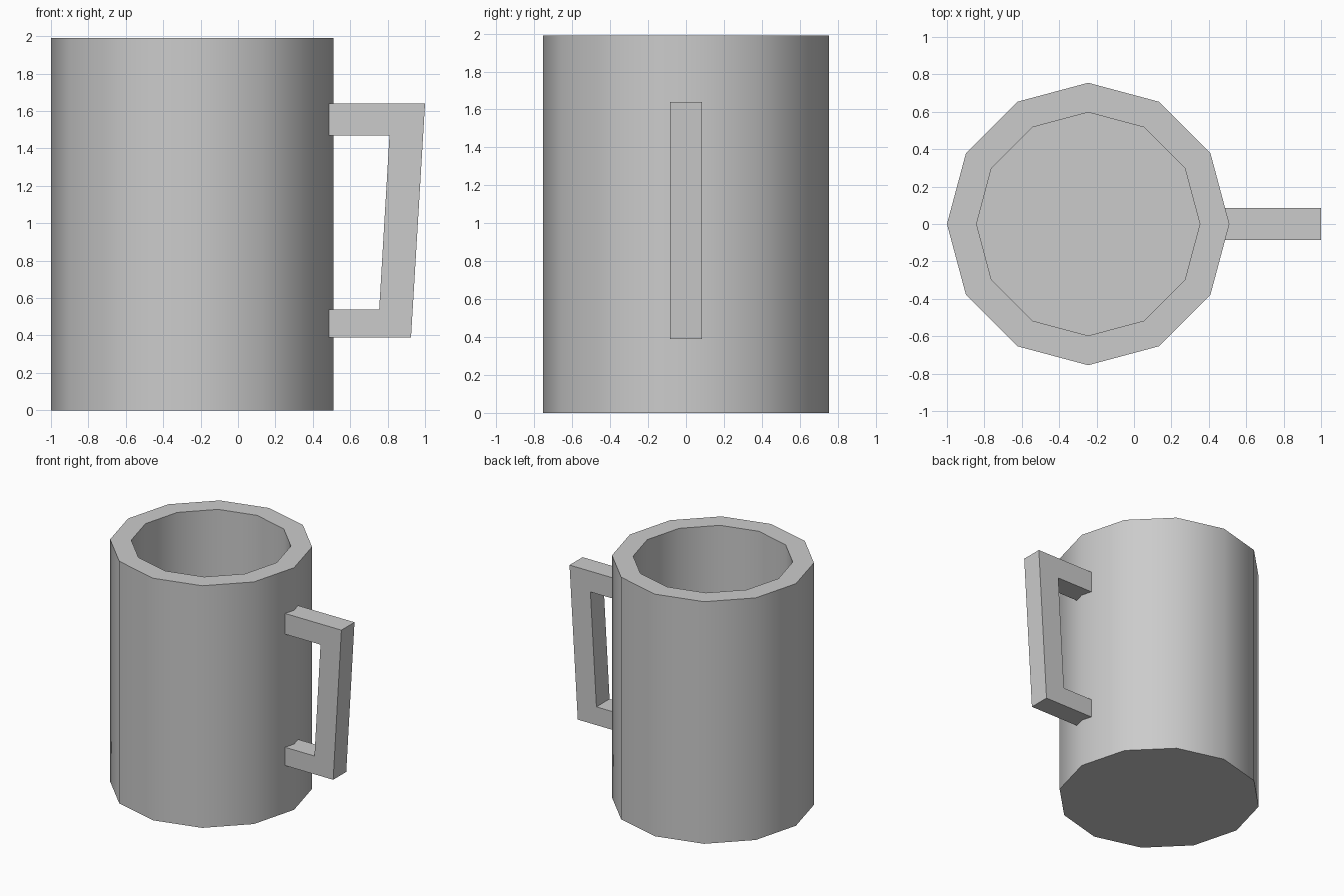
import bpy
import bmesh
from math import radians, cos, sin, pi

cube = bpy.data.objects.get("Cube")
if cube:
    bpy.data.objects.remove(cube, do_unlink=True)

SIDES = 12
CENTRE_X = -0.245
HEIGHT = 1.99
OUTER, INNER = 0.755, 0.597
FLOOR = 0.16
HALF_WIDTH = 0.085

# Single grey material
grey = bpy.data.materials.new("mid grey")
grey.use_nodes = True
colour = (0.6, 0.6, 0.6, 1)
grey.diffuse_color = colour
grey.node_tree.nodes["Principled BSDF"].inputs["Base Color"].default_value = colour


def finish(bm, name):
    """Turn a bmesh into a smooth object with sharp corners kept."""
    bmesh.ops.recalc_face_normals(bm, faces=bm.faces)
    mesh = bpy.data.meshes.new(name)
    bm.to_mesh(mesh)
    bm.free()
    mesh.materials.append(grey)
    mesh.shade_smooth()
    mesh.set_sharp_from_angle(angle=radians(40))
    obj = bpy.data.objects.new(name, mesh)
    bpy.context.collection.objects.link(obj)
    return obj


def ring(bm, radius, z):
    return [bm.verts.new((CENTRE_X + radius * cos(2 * pi * i / SIDES),
                          radius * sin(2 * pi * i / SIDES), z))
            for i in range(SIDES)]


# Hollow mug body: outside wall, flat rim, inside wall, floor
bm = bmesh.new()
profile = [(OUTER, 0), (OUTER, HEIGHT), (INNER, HEIGHT), (INNER, FLOOR)]
rings = [ring(bm, r, z) for r, z in profile]
for a, b in zip(rings, rings[1:]):
    for i in range(SIDES):
        j = (i + 1) % SIDES
        bm.faces.new((a[i], a[j], b[j], b[i]))
bm.faces.new(rings[0])
bm.faces.new(rings[-1])
finish(bm, "mug_body")

# Angular handle: outer and inner outlines, roots sunk in the wall
ROOT = 0.43
outer = [(ROOT, 1.64), (1.0, 1.64), (0.925, 0.39), (ROOT, 0.39)]
inner = [(ROOT, 1.47), (0.81, 1.47), (0.755, 0.54), (ROOT, 0.54)]
bm = bmesh.new()
outside = [bm.verts.new((x, -HALF_WIDTH, z)) for x, z in outer]
inside = [bm.verts.new((x, -HALF_WIDTH, z)) for x, z in inner]
faces = [bm.faces.new((outside[i], outside[i + 1], inside[i + 1], inside[i]))
         for i in range(3)]
side = bmesh.ops.extrude_face_region(bm, geom=faces, use_keep_orig=True)
moved = [v for v in side["geom"] if isinstance(v, bmesh.types.BMVert)]
bmesh.ops.translate(bm, verts=moved, vec=(0, 2 * HALF_WIDTH, 0))
finish(bm, "handle")
